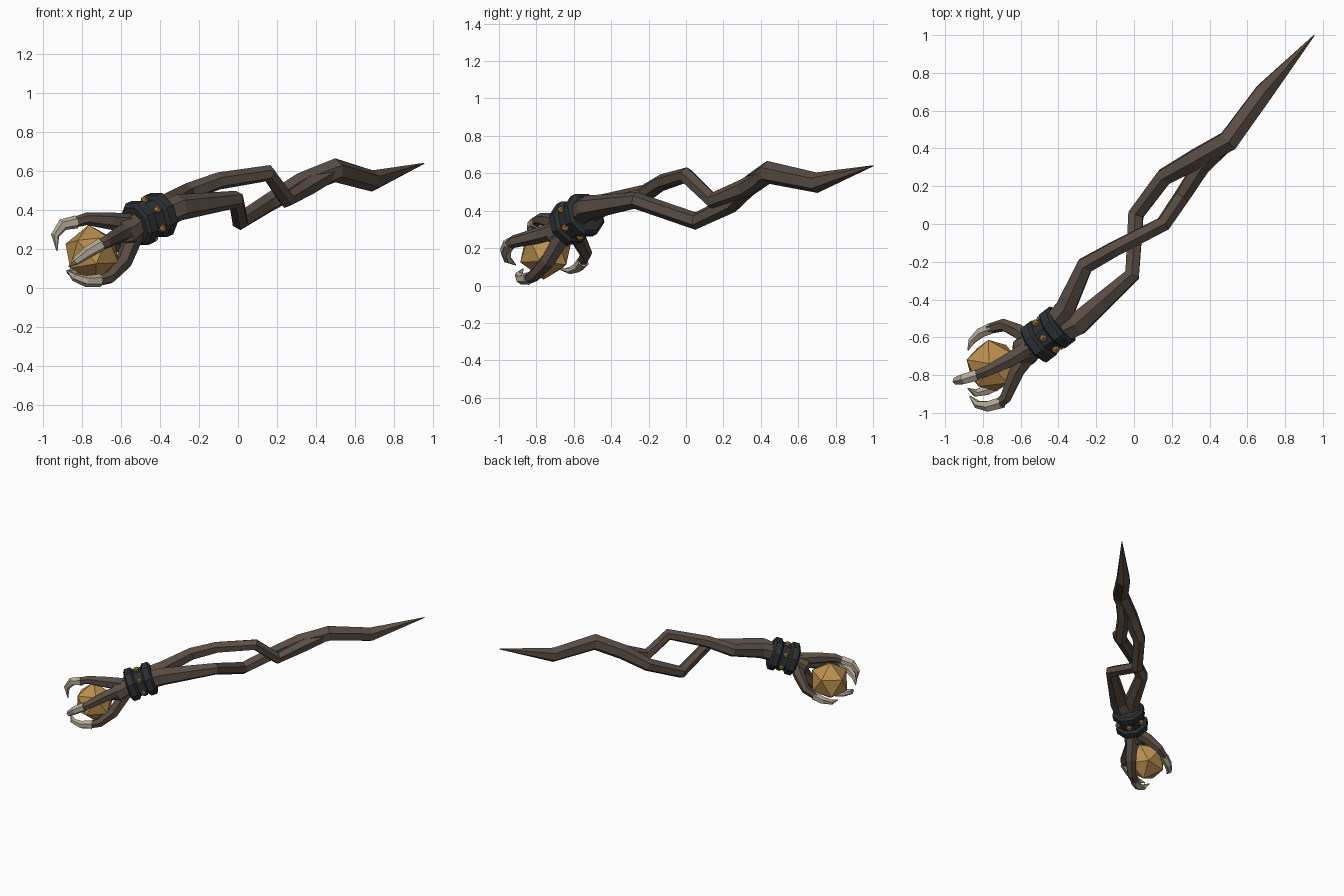
import bpy, bmesh, math
from mathutils import Vector, Matrix

if "Cube" in bpy.data.objects:
    bpy.data.objects.remove(bpy.data.objects["Cube"])


def material(name, rgb):
    m = bpy.data.materials.new(name)
    m.diffuse_color = (*rgb, 1)
    m.use_nodes = True
    m.node_tree.nodes["Principled BSDF"].inputs["Base Color"].default_value = m.diffuse_color
    return m


WOOD = material("dark wood", (0.100, 0.074, 0.058))
BAND = material("black iron", (0.026, 0.030, 0.033))
GEM = material("amber", (0.50, 0.28, 0.08))
CLAW = material("bone", (0.46, 0.40, 0.31))
STUD = material("gold", (0.38, 0.20, 0.055))


def finish(bm, name, mat):
    bmesh.ops.recalc_face_normals(bm, faces=bm.faces[:])
    me = bpy.data.meshes.new(name)
    bm.to_mesh(me)
    bm.free()
    me.materials.append(mat)
    ob = bpy.data.objects.new(name, me)
    bpy.context.collection.objects.link(ob)
    return ob


def tube(name, pts, mat, sides=6):
    """Faceted tube through (x, y, z, radius) stations with carried frames."""
    bm = bmesh.new()
    P = [Vector(p[:3]) for p in pts]
    n = len(P)
    rings, u, prev = [], None, None
    for i in range(n):
        t = (P[min(i + 1, n - 1)] - P[i]).normalized() + (P[i] - P[max(i - 1, 0)]).normalized()
        t.normalize()
        if u is None:
            u = t.cross(Vector((0, 0, 1))).normalized()
        else:
            u = prev.rotation_difference(t) @ u
        prev = t
        v = t.cross(u)
        ring = []
        for k in range(sides):
            a = math.tau * (k + 0.5) / sides
            ring.append(bm.verts.new(P[i] + (u * math.cos(a) + v * math.sin(a)) * pts[i][3]))
        rings.append(ring)
    for a, b in zip(rings, rings[1:]):
        for k in range(sides):
            j = (k + 1) % sides
            bm.faces.new((a[k], a[j], b[j], b[k]))
    bm.faces.new(rings[0])
    bm.faces.new(rings[-1])
    return finish(bm, name, mat)


# Shaft: lower strand carries on into the pointed tip
tube("main_strand", [
    (-.48, -.61, .34, .07), (-.30, -.53, .415, .068), (-.01, -.27, .455, .045),
    (.01, .05, .345, .047), (.16, .25, .44, .05), (.32, .34, .535, .058),
    (.50, .44, .605, .062), (.69, .70, .55, .055), (.955, 1.0, .64, .003)], WOOD)
# Upper strand winds round and merges before the tip
tube("second_strand", [
    (-.47, -.58, .37, .07), (-.36, -.44, .43, .06), (-.26, -.22, .49, .05),
    (-.10, -.13, .55, .045), (.155, .0, .59, .044), (.25, .14, .455, .045),
    (.36, .31, .52, .05), (.48, .42, .59, .045)], WOOD)

# Cuff: two bevelled iron bands with a narrower sleeve between
C = Vector((-.455, -.585, .355))
AX = Vector((.76, .58, .32)).normalized()


def along(*stations):
    return [(*(C + AX * t), r) for t, r in stations]


tube("cuff_sleeve", along((-.07, .102), (.07, .102)), BAND, 8)
for label, s in (("lower", -1), ("upper", 1)):
    tube(label + "_cuff_band", along(
        (s * .065 - .036, .102), (s * .065 - .022, .122),
        (s * .065 + .022, .122), (s * .065 + .036, .102)), BAND, 8)

# Studs round the cuff
side = AX.cross(Vector((0, 0, 1))).normalized()
up = side.cross(AX)
for k in range(6):
    a = math.tau * k / 6
    d = up * math.cos(a) + side * math.sin(a)
    bm = bmesh.new()
    bmesh.ops.create_icosphere(bm, subdivisions=1, radius=.023,
                               matrix=Matrix.Translation(C + d * .102))
    finish(bm, "cuff_stud_%d" % (k + 1), STUD)

# Palm
tube("palm", [(-.47, -.60, .345, .08), (-.53, -.64, .315, .072),
              (-.585, -.68, .275, .085), (-.61, -.69, .26, .06)], WOOD, 8)

# Gem
bm = bmesh.new()
rot = Vector((0, 0, 1)).rotation_difference(Vector((-.75, -.4, -.5))).to_matrix().to_4x4()
bmesh.ops.create_icosphere(bm, subdivisions=1, radius=.148,
                           matrix=Matrix.Translation((-.75, -.75, .178)) @ rot)
finish(bm, "gem", GEM)

# Fingers, each ending in a curved claw: (finger stations, claw stations)
hand = {
    "top": ([(-.53, -.64, .33, .05), (-.66, -.72, .345, .044),
             (-.78, -.78, .355, .032), (-.85, -.805, .335, .027)],
            [(-.83, -.80, .34, .034), (-.90, -.82, .325, .031),
             (-.94, -.83, .27, .022), (-.93, -.83, .19, .003)]),
    "back": ([(-.53, -.63, .30, .05), (-.61, -.57, .24, .042),
              (-.69, -.535, .17, .034), (-.77, -.555, .125, .027)],
             [(-.75, -.55, .13, .033), (-.81, -.575, .10, .030),
              (-.86, -.62, .08, .020), (-.88, -.67, .085, .003)]),
    "front": ([(-.53, -.65, .31, .05), (-.62, -.78, .27, .044),
               (-.68, -.92, .235, .034), (-.72, -.955, .215, .027)],
              [(-.70, -.945, .225, .034), (-.77, -.965, .185, .031),
               (-.83, -.955, .14, .022), (-.87, -.91, .11, .003)]),
    "bottom": ([(-.53, -.65, .28, .05), (-.59, -.74, .13, .044),
                (-.66, -.81, .055, .035), (-.73, -.85, .033, .027)],
               [(-.71, -.84, .038, .034), (-.78, -.88, .035, .030),
                (-.84, -.895, .055, .021), (-.88, -.87, .09, .003)]),
}
for label, (finger, claw) in hand.items():
    tube(label + "_finger", finger, WOOD)
    tube(label + "_claw", claw, CLAW)
